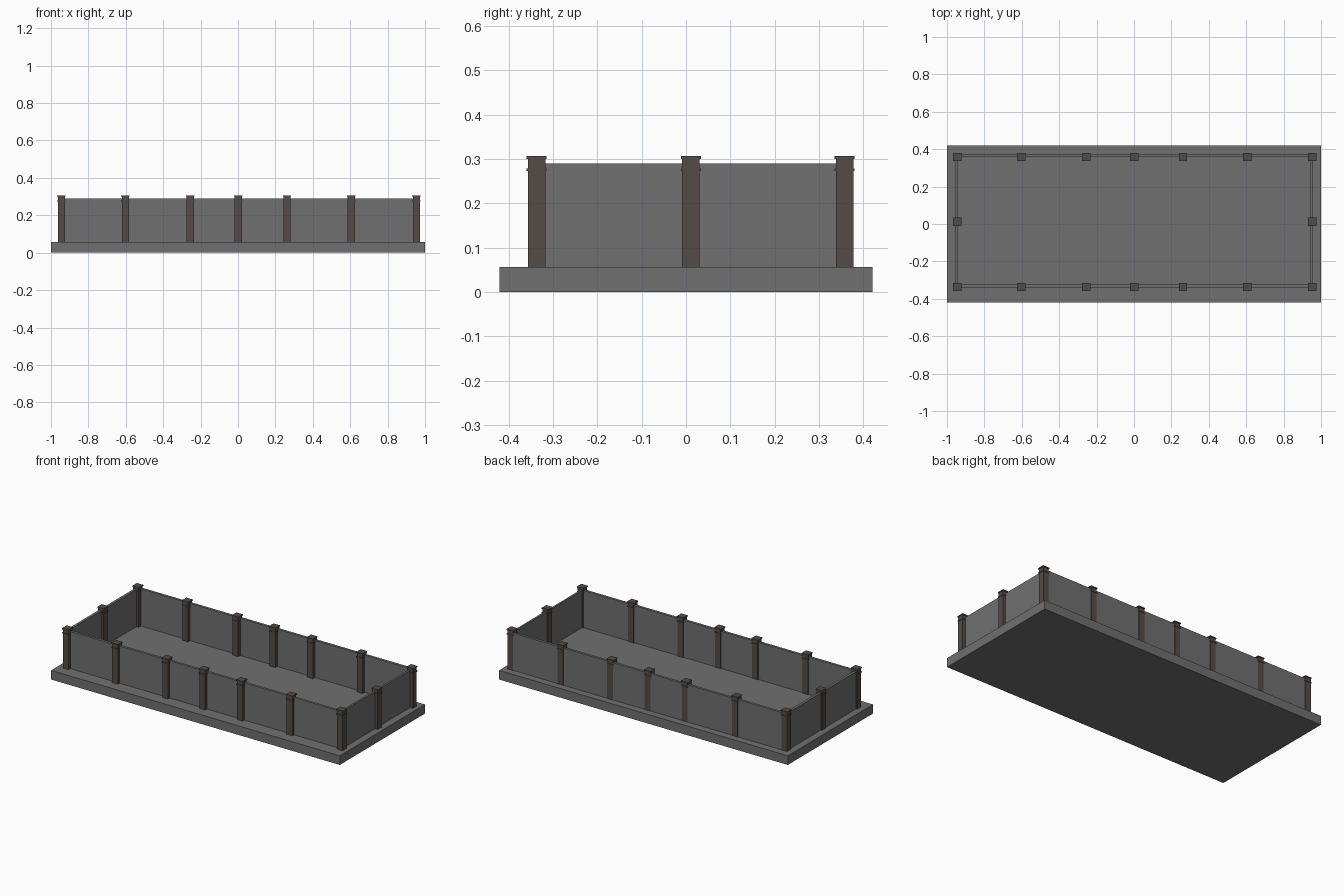
import bpy, bmesh
from mathutils import Matrix, Vector

if "Cube" in bpy.data.objects:
    bpy.data.objects.remove(bpy.data.objects["Cube"])

DECK, WALL_TOP = 0.057, 0.29
brown = bpy.data.materials.new("brown")
brown.diffuse_color = (0.09, 0.07, 0.062, 1)
brown.use_nodes = True
brown.node_tree.nodes["Principled BSDF"].inputs["Base Color"].default_value = brown.diffuse_color
grey = bpy.data.materials.new("dark_grey")
grey.diffuse_color = (0.16, 0.16, 0.165, 1)
grey.use_nodes = True
grey.node_tree.nodes["Principled BSDF"].inputs["Base Color"].default_value = grey.diffuse_color


def build(name, boxes, mat):
    """Make one object from (min corner, max corner) boxes."""
    bm = bmesh.new()
    for lo, hi in boxes:
        lo, hi = Vector(lo), Vector(hi)
        size = Matrix.Diagonal((*(hi - lo), 1))
        bmesh.ops.create_cube(bm, size=1, matrix=Matrix.Translation((lo + hi) / 2) @ size)
    me = bpy.data.meshes.new(name)
    bm.to_mesh(me)
    bm.free()
    me.materials.append(mat)
    ob = bpy.data.objects.new(name, me)
    bpy.context.collection.objects.link(ob)
    return ob


# base slab
build("base_slab", [((-1, -0.421, 0), (1, 0.421, DECK))], grey)

# posts: shaft, collar and cap
xs = [-0.944, -0.602, -0.255, 0.002, 0.262, 0.606, 0.954]
ys = [-0.337, 0.011, 0.358]
spots = [(x, y) for y in (ys[0], ys[2]) for x in xs] + [(xs[0], ys[1]), (xs[-1], ys[1])]
levels = [(0.0195, DECK, 0.302), (0.0225, 0.273, 0.279), (0.0225, 0.300, 0.307)]
for i, (x, y) in enumerate(spots):
    build(f"post_{i + 1}", [((x - r, y - r, a), (x + r, y + r, b)) for r, a, b in levels], brown)

# wall panels between neighbouring posts
E = 0.018
for name, y, t in (("front_panels", -0.331, 0.008), ("back_panels", 0.367, 0.008)):
    build(name, [((a + E, y - t, DECK), (b - E, y + t, WALL_TOP))
                 for a, b in zip(xs, xs[1:])], grey)
for name, x, t in (("left_panels", -0.948, 0.008), ("right_panels", 0.949, 0.006)):
    build(name, [((x - t, a + E, DECK), (x + t, b - E, WALL_TOP))
                 for a, b in zip(ys, ys[1:])], grey)
